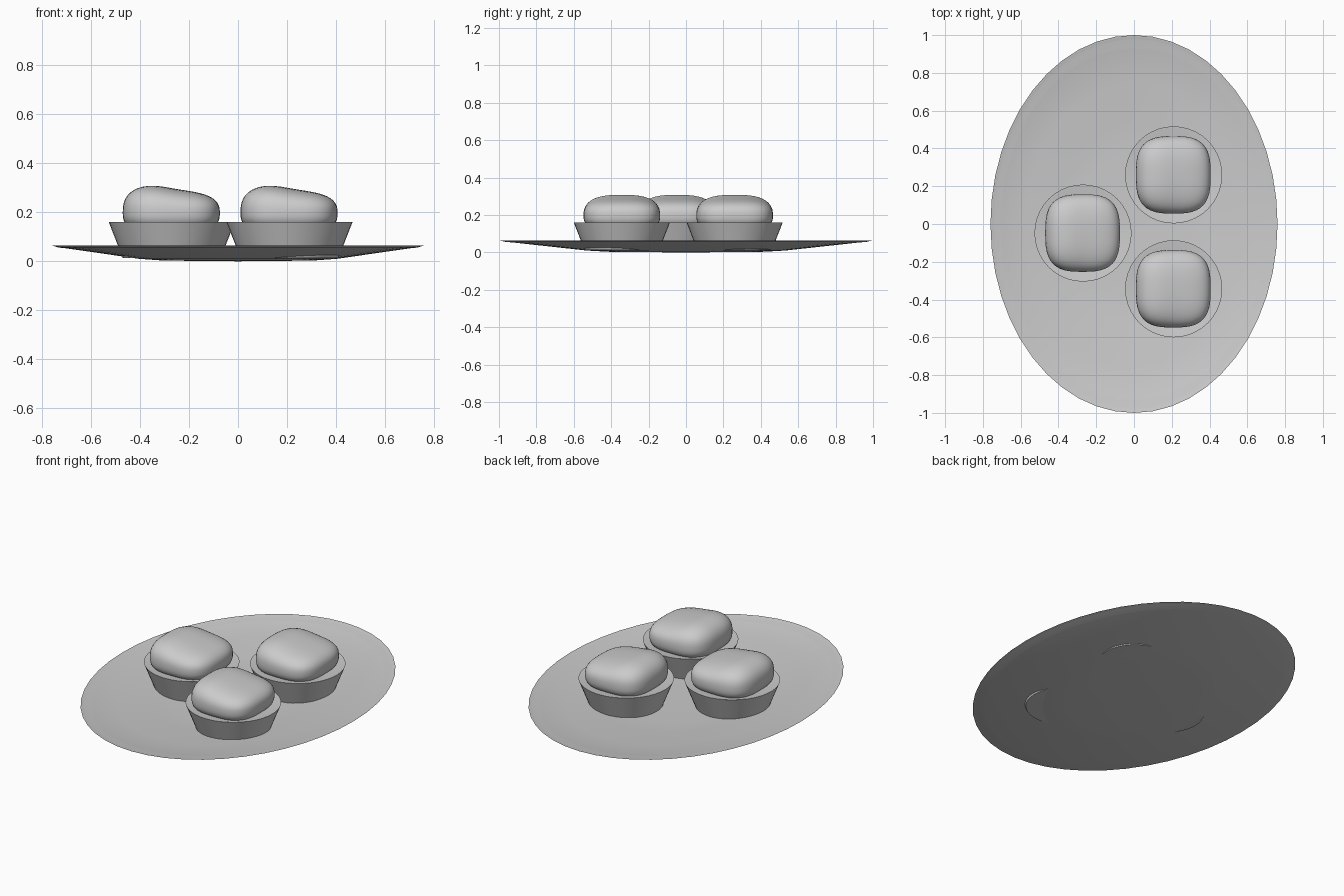
import bpy, bmesh, math
from mathutils import Vector

if "Cube" in bpy.data.objects:
    bpy.data.objects.remove(bpy.data.objects["Cube"])


def finish(name, bm, loc=(0, 0, 0), angle=35):
    bmesh.ops.remove_doubles(bm, verts=bm.verts, dist=1e-5)
    bmesh.ops.recalc_face_normals(bm, faces=bm.faces)
    me = bpy.data.meshes.new(name)
    bm.to_mesh(me)
    bm.free()
    ob = bpy.data.objects.new(name, me)
    bpy.context.collection.objects.link(ob)
    ob.location = loc
    bpy.ops.object.select_all(action='DESELECT')
    ob.select_set(True)
    bpy.context.view_layer.objects.active = ob
    bpy.ops.object.shade_smooth_by_angle(angle=math.radians(angle))
    return ob


def lathe(name, profile, loc=(0, 0, 0), sx=1, sy=1, segs=40, angle=35):
    bm = bmesh.new()
    vs = [bm.verts.new((r, 0, z)) for r, z in profile]
    es = [bm.edges.new(p) for p in zip(vs, vs[1:])]
    bmesh.ops.spin(bm, geom=vs + es, cent=(0, 0, 0), axis=(0, 0, 1),
                   angle=math.tau, steps=segs, use_duplicate=False)
    bmesh.ops.scale(bm, vec=(sx, sy, 1), verts=bm.verts)
    return finish(name, bm, loc, angle)


def bun(name, loc):
    # Rounded square bun: inflated cube with a sloping top
    bm = bmesh.new()
    bmesh.ops.create_cube(bm, size=2)
    bmesh.ops.subdivide_edges(bm, edges=bm.edges[:], cuts=11, use_grid_fill=True)
    for v in bm.verts:
        d = v.co.normalized()
        h = (abs(d.x) ** 3.0 + abs(d.y) ** 3.0) ** (1 / 3.0)
        k = (h ** 2.7 + abs(d.z) ** 2.7) ** (-1 / 2.7)
        p = d * k
        top = 0.105 - 0.017 * math.tanh(2.2 * (p.x + 0.1))
        v.co = Vector((p.x * 0.198, p.y * 0.205, p.z * (top if p.z > 0 else 0.09)))
    return finish(name, bm, loc, 60)


# Oval serving plate with a thin raised lip
lathe("plate", [(0, 0), (0.4, 0.003), (0.53, 0.01), (0.75, 0.034), (0.96, 0.057),
                (1.0, 0.064), (0.985, 0.062), (0.965, 0.056), (0.75, 0.042),
                (0.53, 0.022), (0.4, 0.016), (0, 0.014)], sx=0.76, sy=1.0, segs=48)

# Three cups, each holding a bun
cup_profile = [(0, 0.014), (0.2, 0.014), (0.257, 0.16), (0.25, 0.16),
               (0.205, 0.148), (0, 0.148)]
for i, (x, y) in enumerate([(-0.27, -0.048), (0.21, 0.26), (0.21, -0.343)], 1):
    lathe(f"cup_{i}", cup_profile, (x, y, 0), segs=40)
    bun(f"bun_{i}", (x - 0.002, y, 0.197))
